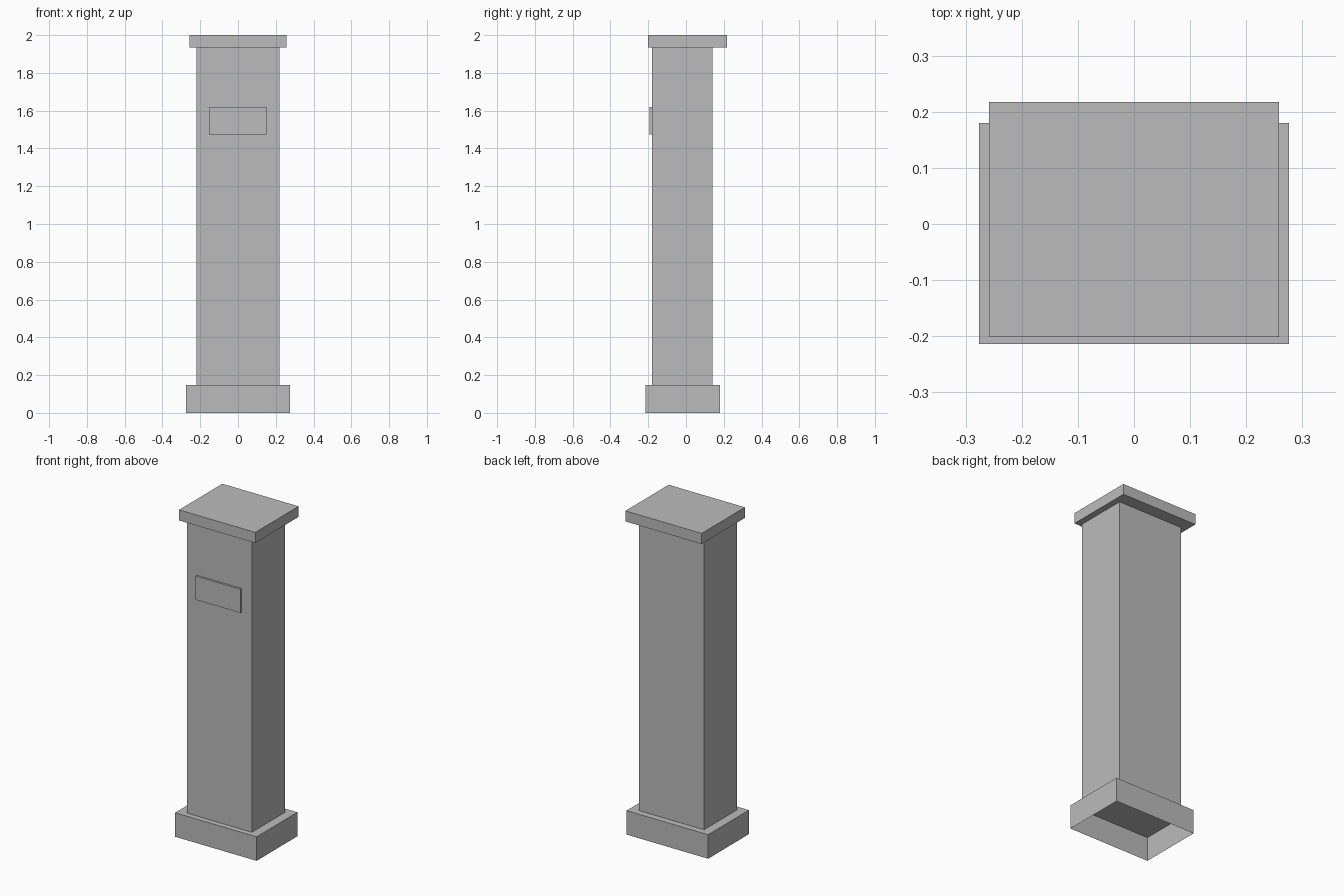
import bpy
import bmesh

default = bpy.data.objects.get("Cube")
if default:
    bpy.data.objects.remove(default, do_unlink=True)

# Single stone colour
stone = bpy.data.materials.new("stone_grey")
stone.use_nodes = True
colour = (0.5, 0.5, 0.5, 1)
stone.diffuse_color = colour
stone.node_tree.nodes["Principled BSDF"].inputs["Base Color"].default_value = colour


def box(name, x, y, z, open_bottom=False, open_top=False):
    """Box between (low, high) limits on each axis, optionally open at the ends."""
    bm = bmesh.new()
    bmesh.ops.create_cube(bm, size=1)
    for v in bm.verts:
        v.co = [lim[1] if c > 0 else lim[0] for c, lim in zip(v.co, (x, y, z))]
    bm.normal_update()
    ends = [f for f in bm.faces
            if (open_bottom and f.normal.z < -0.5) or (open_top and f.normal.z > 0.5)]
    bmesh.ops.delete(bm, geom=ends, context='FACES_ONLY')
    mesh = bpy.data.meshes.new(name)
    bm.to_mesh(mesh)
    bm.free()
    mesh.materials.append(stone)
    obj = bpy.data.objects.new(name, mesh)
    bpy.context.collection.objects.link(obj)
    return obj


# Hollow plinth, open underneath
box("base", (-0.276, 0.276), (-0.214, 0.18), (0, 0.147), open_bottom=True)
# Shaft, closed off by the plinth and the cap
box("shaft", (-0.22, 0.22), (-0.18, 0.14), (0.147, 1.935), open_bottom=True, open_top=True)
# Overhanging cap slab
box("cap", (-0.258, 0.258), (-0.201, 0.217), (1.935, 2))
# Raised plaque on the front
box("front_plaque", (-0.153, 0.151), (-0.192, -0.18), (1.475, 1.62))
